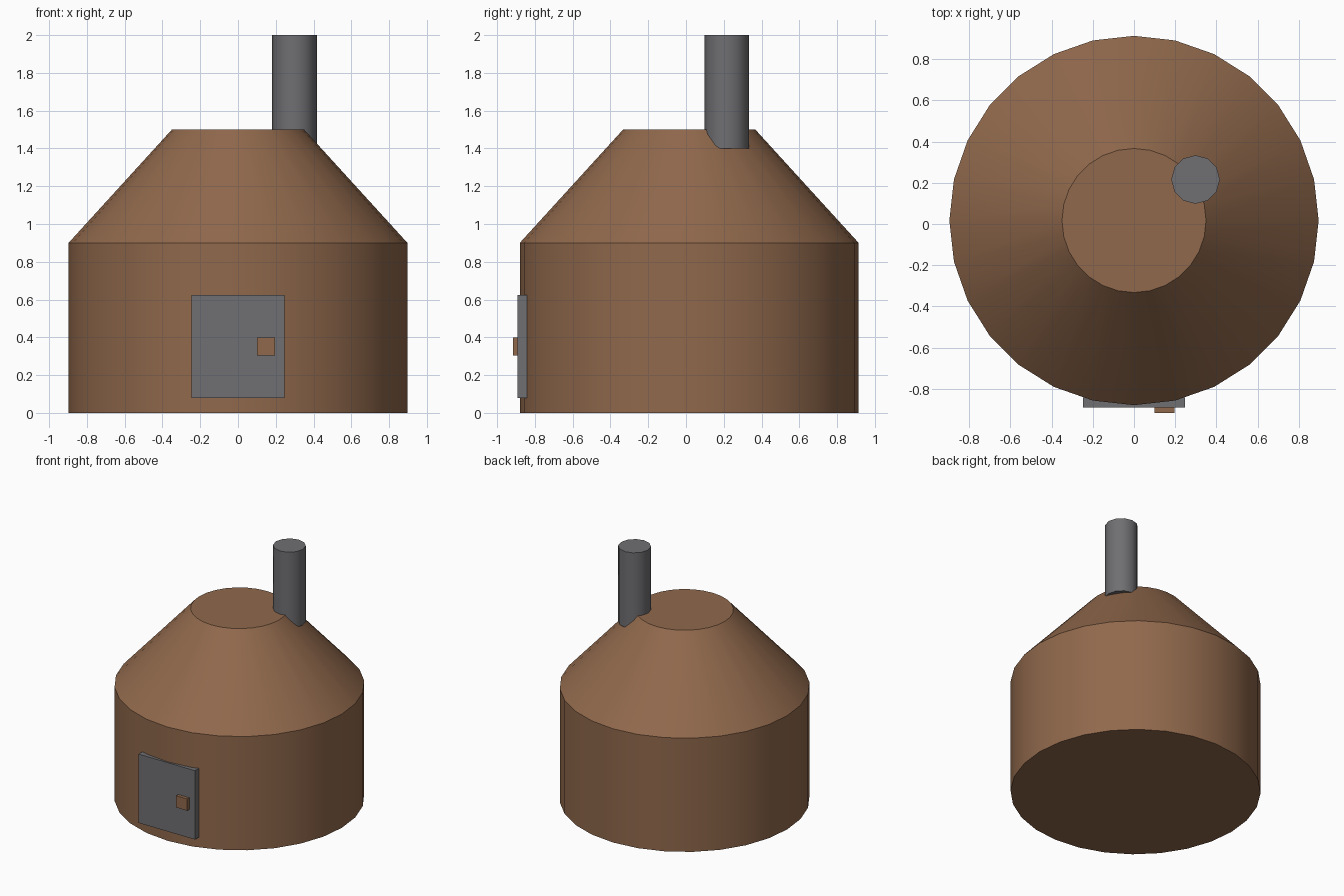
import bpy
import math

cube = bpy.data.objects.get("Cube")
if cube:
    bpy.data.objects.remove(cube, do_unlink=True)


def make_material(name, rgb):
    mat = bpy.data.materials.new(name)
    mat.use_nodes = True
    mat.diffuse_color = (*rgb, 1)
    mat.node_tree.nodes["Principled BSDF"].inputs["Base Color"].default_value = (*rgb, 1)
    return mat


clay = make_material("brown clay", (0.28, 0.14, 0.072))
metal = make_material("grey metal", (0.16, 0.16, 0.17))


def round_part(name, mat, sides, x, y, bottom, top, r_bottom, r_top):
    """Upright cylinder or truncated cone between two heights."""
    bpy.ops.mesh.primitive_cone_add(
        vertices=sides, radius1=r_bottom, radius2=r_top, depth=top - bottom,
        location=(x, y, (bottom + top) / 2))
    obj = bpy.context.object
    obj.name = name
    obj.data.materials.append(mat)
    bpy.ops.object.shade_smooth_by_angle(angle=math.radians(40))


def box_part(name, mat, low, high):
    """Axis-aligned box between two corners."""
    bpy.ops.mesh.primitive_cube_add(
        size=1, location=[(a + b) / 2 for a, b in zip(low, high)])
    obj = bpy.context.object
    obj.name = name
    obj.scale = [b - a for a, b in zip(low, high)]
    bpy.ops.object.transform_apply(location=False, rotation=False, scale=True)
    obj.data.materials.append(mat)


CENTRE_Y = 0.017
RADIUS = 0.897

# Round wall and truncated roof
round_part("oven_wall", clay, 28, 0, CENTRE_Y, 0, 0.9, RADIUS, RADIUS)
round_part("oven_roof", clay, 28, 0, CENTRE_Y, 0.9, 1.5, RADIUS, 0.35)

# Flue rising from the roof slope
round_part("chimney", metal, 12, 0.299, 0.216, 1.4, 2.0, 0.118, 0.118)

# Door and its square knob
box_part("door", metal, (-0.247, -0.891, 0.08), (0.247, -0.843, 0.625))
box_part("door_knob", clay, (0.1, -0.917, 0.305), (0.197, -0.87, 0.398))
